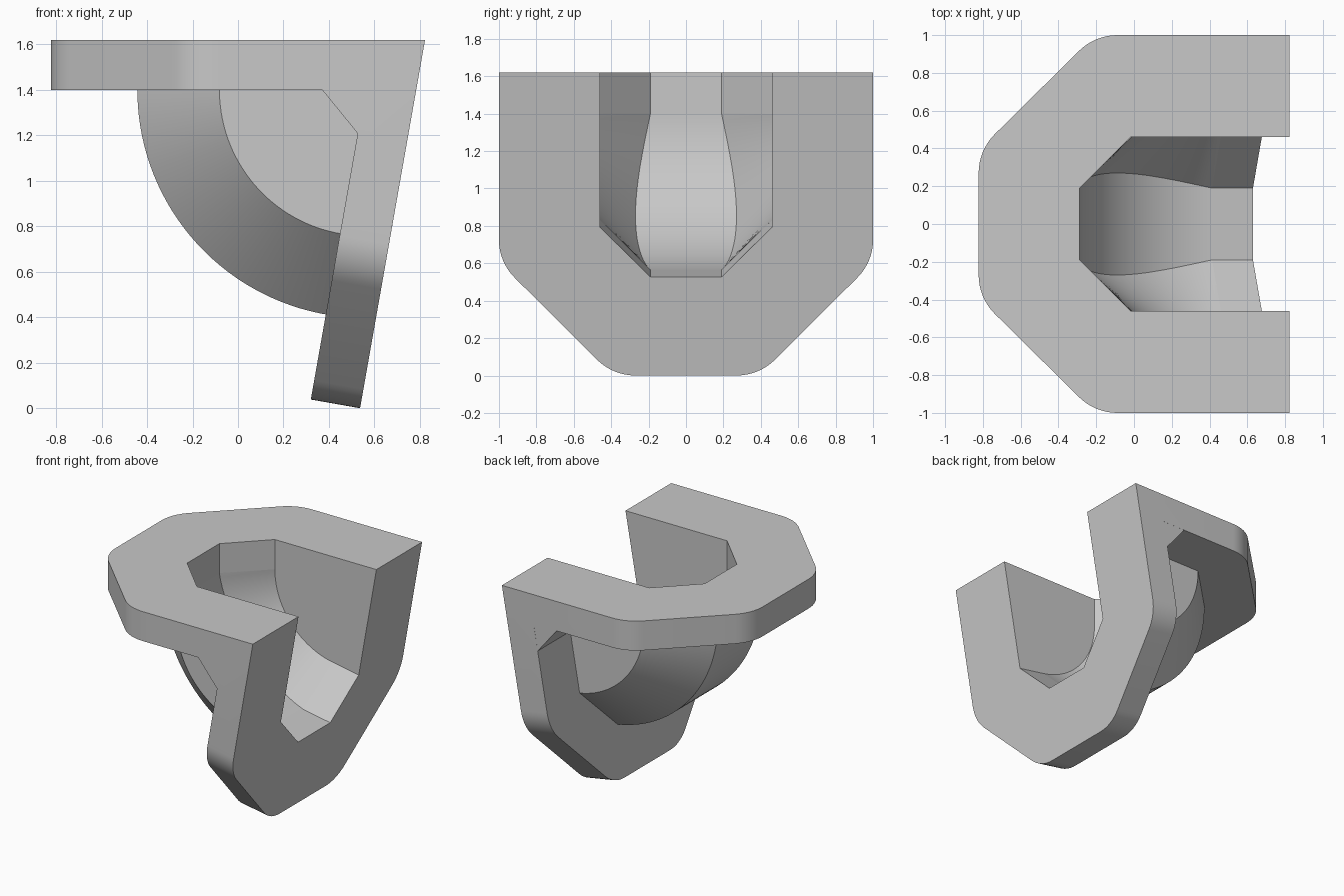
import bpy, bmesh
from math import sin, cos, tan, pi, radians
from mathutils import Matrix, Vector

if "Cube" in bpy.data.objects:
    bpy.data.objects.remove(bpy.data.objects["Cube"])

grey = bpy.data.materials.new("light_grey")
grey.use_nodes = True
COLOUR = (0.58, 0.58, 0.58, 1)
grey.diffuse_color = COLOUR
grey.node_tree.nodes["Principled BSDF"].inputs["Base Color"].default_value = COLOUR

# Main dimensions
LEAN = radians(10)                 # tilt of the side plate
SPAN = radians(80)                 # angle between the plates
THICK = 0.22
LENGTH = 1.645
MITRE = THICK / tan(SPAN / 2)
CORNER = Vector((0.8225, 0, 1.62))                       # outer edge shared by both plates
AXIS = CORNER + Vector((-MITRE, 0, -THICK))              # inner edge, bend axis of the elbow


def frame(along, depth):
    """Plate space (distance from corner, y, depth) to world space."""
    m = Matrix.Identity(4)
    m.col[0] = (*along, 0)
    m.col[2] = (*depth, 0)
    m.translation = CORNER
    return m


TOP = frame((-1, 0, 0), (0, 0, -1))
SIDE = frame((-sin(LEAN), 0, -cos(LEAN)), (-cos(LEAN), 0, sin(LEAN)))


def finish(name, bm, matrix=None):
    if matrix is not None:
        bm.transform(matrix)
    bmesh.ops.recalc_face_normals(bm, faces=bm.faces)
    me = bpy.data.meshes.new(name)
    bm.to_mesh(me)
    bm.free()
    me.materials.append(grey)
    ob = bpy.data.objects.new(name, me)
    bpy.context.collection.objects.link(ob)
    return ob


def prism(name, lower, upper, matrix=None):
    """Solid between two matching outlines."""
    bm = bmesh.new()
    a = [bm.verts.new(p) for p in lower]
    b = [bm.verts.new(p) for p in upper]
    n = len(a)
    bm.faces.new(a)
    bm.faces.new(b)
    for i in range(n):
        j = (i + 1) % n
        bm.faces.new((a[i], a[j], b[j], b[i]))
    return finish(name, bm, matrix)


def elbow(name, t0, t1, wall, shoulder, floor, flat, bulge=0, shift=0, steps=32):
    """Sweep a half-octagon section around the bend axis."""
    bm = bmesh.new()
    pivot = AXIS + Vector((shift, 0, shift))
    ends = [bm.verts.new(pivot + Vector((0, s * wall, 0))) for s in (-1, 1)]
    rings = []
    for i in range(steps + 1):
        t = t0 + (t1 - t0) * i / steps
        f = flat + bulge * sin(pi * i / steps)
        section = [(shoulder, -wall), (floor, -f), (floor, f), (shoulder, wall)]
        rings.append([bm.verts.new(AXIS + Vector((-r * cos(t), y, -r * sin(t))))
                      for r, y in section])
    for p, q in zip(rings, rings[1:]):
        for k in range(3):
            bm.faces.new((p[k], p[k + 1], q[k + 1], q[k]))
        bm.faces.new((ends[0], p[0], q[0]))
        bm.faces.new((ends[1], q[3], p[3]))
    for ring in (rings[0], rings[-1]):
        bm.faces.new([ends[0], *ring, ends[1]])
    return finish(name, bm)


def plate(name, matrix):
    """Mitred plate with rounded, chamfered far corners."""
    R, half = 0.29, []
    for cs, cy, start in ((0.91, 0.71, 90), (LENGTH - R, 0.27, 45)):
        for i in range(9):
            a = radians(start - 45 * i / 8)
            half.append((cs + R * cos(a), cy + R * sin(a)))
    far = half + [(s, -y) for s, y in reversed(half)]
    layer = lambda s0, d: [(s, y, d) for s, y in [(s0, 1)] + far + [(s0, -1)]]
    return prism(name, layer(0, 0), layer(MITRE, THICK), matrix)


def channel(matrix):
    """Open half-octagon slot through a plate."""
    half = [(-0.5, 0.46), (0.84, 0.46), (1.11, 0.19)]
    pts = half + [(s, -y) for s, y in reversed(half)]
    return prism("slot_cutter", [(s, y, -0.3) for s, y in pts],
                 [(s, y, THICK + 0.002) for s, y in pts], matrix)


def drills(name, radius, sides, d0, d1, matrix):
    """Three cylinders at the screw positions."""
    bm = bmesh.new()
    for s, y in ((0.65, 0.81), (0.65, -0.81), (1.455, 0)):
        bmesh.ops.create_cone(bm, cap_ends=True, segments=sides, radius1=radius,
                              radius2=radius, depth=d1 - d0,
                              matrix=Matrix.Translation((s, y, (d0 + d1) / 2)))
    return finish(name, bm, matrix)


def cut(ob, cutters):
    bpy.context.view_layer.objects.active = ob
    for c in cutters:
        c.hide_render = True
        mod = ob.modifiers.new("cut", "BOOLEAN")
        mod.operation, mod.solver, mod.object = "DIFFERENCE", "EXACT", c
        bpy.ops.object.modifier_apply(modifier=mod.name)


# Cutters
slots = {"top": channel(TOP), "side": channel(SIDE)}
bend = elbow("bend_cutter", 0, SPAN, 0.46, 0.84 - MITRE, 1.11 - MITRE, 0.19,
             bulge=0.08, shift=0.01)
helpers = [*slots.values(), bend]
parts = []

# Plates: hexagonal nut pockets under the top, round screw-head pockets in the side
for key, matrix, sides in (("top", TOP, 6), ("side", SIDE, 32)):
    body = plate(key + "_plate", matrix)
    holes = drills(key + "_hole_cutter", 0.05, 32, -0.2, 0.5, matrix)
    pockets = drills(key + "_pocket_cutter", 0.1, sides, 0.11, 0.35, matrix)
    cut(body, [slots[key], holes, pockets])
    helpers += [holes, pockets]
    parts.append(body)

# Elbow pipe joining the plates, ends sunk slightly into them
pipe = elbow("elbow_pipe", radians(-1), SPAN + radians(1), 0.615, 0.642, 1.003, 0.255)
cut(pipe, [bend, *slots.values()])
parts.append(pipe)

# Corner gusset along the inner edge
tri = [(0.362, 1.41), (0.533, 1.20), (0.60, 1.45)]
gusset = prism("corner_gusset", [(x, -0.9995, z) for x, z in tri],
               [(x, 0.9995, z) for x, z in tri])
cut(gusset, [bend, *slots.values()])
parts.append(gusset)

for h in helpers:
    bpy.data.objects.remove(h)

# Smooth the rounded faces, keep the edges sharp
bpy.ops.object.select_all(action="DESELECT")
for p in parts:
    p.select_set(True)
bpy.context.view_layer.objects.active = parts[0]
bpy.ops.object.shade_smooth_by_angle(angle=radians(25))
